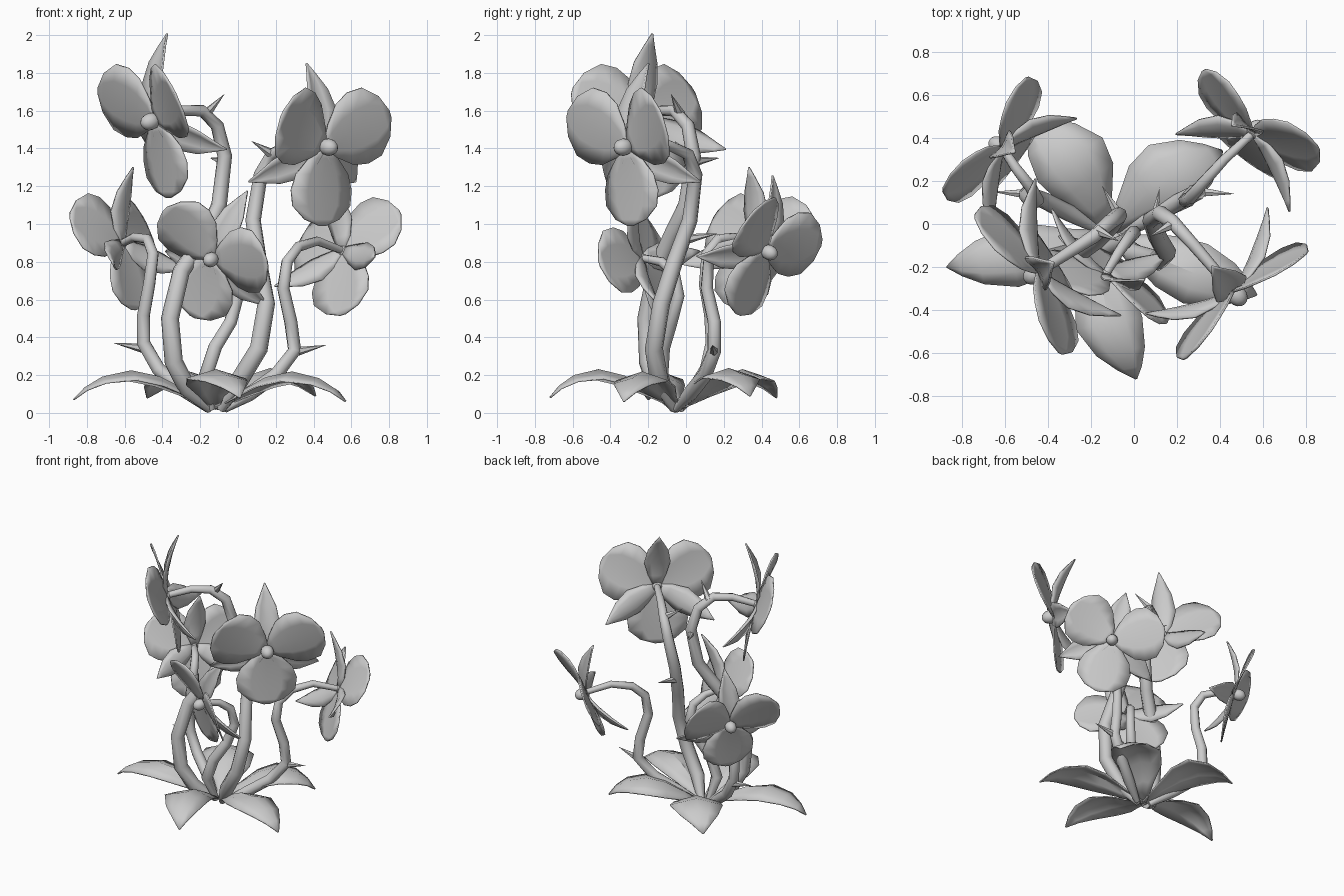
import bpy
import bmesh
import math
from mathutils import Vector

if "Cube" in bpy.data.objects:
    bpy.data.objects.remove(bpy.data.objects["Cube"])

UP = Vector((0, 0, 1))

# One plain grey for the whole plant
grey = bpy.data.materials.new("plain_grey")
grey.use_nodes = True
colour = (0.6, 0.6, 0.6, 1)
grey.diffuse_color = colour
grey.node_tree.nodes["Principled BSDF"].inputs["Base Color"].default_value = colour


def finish(obj, angle=40):
    """Give an object the material and smooth shading."""
    obj.data.materials.append(grey)
    bpy.ops.object.select_all(action='DESELECT')
    obj.select_set(True)
    bpy.context.view_layer.objects.active = obj
    bpy.ops.object.shade_smooth_by_angle(angle=math.radians(angle))


def mesh_object(name, bm):
    bmesh.ops.recalc_face_normals(bm, faces=bm.faces)
    mesh = bpy.data.meshes.new(name)
    bm.to_mesh(mesh)
    bm.free()
    obj = bpy.data.objects.new(name, mesh)
    bpy.context.collection.objects.link(obj)
    return obj


def add_blade(bm, outline, place):
    """Grid of rows along the outline (t, half width); place maps (t, side, width)."""
    columns = (-1, -0.5, 0, 0.5, 1)
    rows = [[bm.verts.new(place(t, c, c * w)) for c in columns] for t, w in outline]
    for low, high in zip(rows, rows[1:]):
        for i in range(len(columns) - 1):
            bm.faces.new((low[i], low[i + 1], high[i + 1], high[i]))


def thicken(obj, amount):
    mod = obj.modifiers.new("thickness", 'SOLIDIFY')
    mod.thickness = amount
    mod.offset = 0


PETAL = [(0, .02), (.15, .1), (.35, .18), (.55, .21), (.75, .2), (.92, .12), (1, .02)]
SEPAL = [(0, .02), (.2, .06), (.45, .09), (.7, .07), (.88, .03), (1, .002)]
LEAF = [(0, .02), (.2, .07), (.4, .14), (.6, .165), (.8, .12), (.92, .06), (1, .004)]


def make_flower(name, centre, heading, nod, roll, size):
    """Three round petals, three pointed sepals curled back, and a bead."""
    centre = Vector(centre)
    a, b = math.radians(heading), math.radians(nod)
    normal = Vector((math.cos(a) * math.cos(b), math.sin(a) * math.cos(b), -math.sin(b)))
    right = UP.cross(normal).normalized()
    up = normal.cross(right)

    def ring(part, angles, outline, length, bend, cup):
        bm = bmesh.new()
        for angle in angles:
            r = math.radians(angle + roll)
            along = right * math.cos(r) + up * math.sin(r)
            side = normal.cross(along)

            def place(t, c, w):
                depth = bend * t ** 1.5 + cup * c * c * math.sin(math.pi * t)
                return centre + size * (along * length * t + side * w + normal * depth)
            add_blade(bm, outline, place)
        obj = mesh_object(name + part, bm)
        thicken(obj, 0.01)
        finish(obj)

    ring("_upper_petals", (26, 154), PETAL, .42, .07, -.015)
    ring("_bottom_petal", (270,), PETAL, .42, .03, -.015)
    ring("_top_sepal", (90,), SEPAL, .42, -.2, .03)
    ring("_lower_sepals", (209, 331), SEPAL, .43, -.16, .03)

    bpy.ops.mesh.primitive_uv_sphere_add(segments=12, ring_count=8, radius=.046 * size,
                                         location=centre + normal * .03)
    bead = bpy.context.object
    bead.name = name + "_bead"
    bead.scale = (1, 1, 1.2)
    bead.rotation_euler = normal.to_track_quat('Z', 'Y').to_euler()
    finish(bead, 80)


def make_stem(name, points, thick, thin):
    """Tapering tube through the points."""
    curve = bpy.data.curves.new(name, 'CURVE')
    curve.dimensions = '3D'
    curve.bevel_depth = 1
    curve.bevel_resolution = 2
    curve.use_fill_caps = True
    spline = curve.splines.new('POLY')
    spline.points.add(len(points) - 1)
    last = len(points) - 1
    for i, p in enumerate(points):
        spline.points[i].co = (*p, 1)
        f = i / last
        spline.points[i].radius = thick + (thin - thick) * f * f
    spline.points[0].radius = thick * .5
    obj = bpy.data.objects.new(name, curve)
    bpy.context.collection.objects.link(obj)
    bpy.ops.object.select_all(action='DESELECT')
    obj.select_set(True)
    bpy.context.view_layer.objects.active = obj
    bpy.ops.object.convert(target='MESH')
    finish(bpy.context.object, 50)


def make_thorn(name, base, tip, radius=.028):
    base, tip = Vector(base), Vector(tip)
    bpy.ops.mesh.primitive_cone_add(vertices=6, radius1=radius, depth=(tip - base).length,
                                    location=(base + tip) / 2)
    thorn = bpy.context.object
    thorn.name = name
    thorn.rotation_euler = (tip - base).to_track_quat('Z', 'Y').to_euler()
    finish(thorn)


def make_leaf(name, tip, width, sweep):
    """Arched leaf, swept sideways, whose edges droop from a raised midrib."""
    root = Vector((-.12, -.04, .02))
    tip = Vector(tip)
    side = UP.cross(tip - root).normalized()
    bm = bmesh.new()

    def place(t, c, w):
        arch = .21 * math.sin(math.pi * t ** 1.25) ** .8 if 0 < t < 1 else 0
        wave = math.sin(math.pi * t)
        lift = arch * .82 - .05 * abs(c) * wave
        return root.lerp(tip, t) + side * (w * width + sweep * wave) + UP * lift
    add_blade(bm, LEAF, place)
    obj = mesh_object(name, bm)
    thicken(obj, 0.008)
    finish(obj, 35)


# Flowers
make_flower("tall_right_flower", (-.44, -.22, 1.55), 212, 16, 0, 1)
make_flower("tall_left_flower", (.46, -.31, 1.41), 311, 7, 0, 1)
make_flower("low_front_flower", (-.13, -.23, .82), 240, 18, -28, .86)
make_flower("back_right_flower", (-.61, .35, .9), 144, 18, 3, .87)
make_flower("back_left_flower", (.55, .42, .86), 50, 22, -15, .88)

# Stems
make_stem("tall_right_stem", [(-.15, -.05, .02), (-.27, -.15, .13), (-.34, -.2, .27),
          (-.36, -.21, .5), (-.3, -.16, .75), (-.17, -.07, .95), (-.1, .0, 1.1),
          (-.07, .04, 1.36), (-.11, .01, 1.52), (-.19, -.06, 1.6), (-.3, -.13, 1.6),
          (-.44, -.22, 1.55)], .05, .023)
make_stem("tall_left_stem", [(-.09, -.06, .02), (.0, -.14, .16), (.11, -.17, .34),
          (.15, -.13, .58), (.11, -.06, .8), (.08, .02, 1.02), (.12, .05, 1.26),
          (.18, .01, 1.37), (.28, -.1, 1.42), (.46, -.31, 1.41)], .05, .023)
make_stem("low_front_stem", [(-.14, -.06, .02), (-.17, -.13, .2), (-.12, -.12, .35),
          (-.04, -.08, .48), (.0, -.04, .62), (-.02, -.06, .74), (-.07, -.13, .8),
          (-.13, -.23, .82)], .04, .02)
make_stem("back_right_stem", [(-.16, -.03, .02), (-.3, .05, .13), (-.42, .11, .23),
          (-.5, .14, .37), (-.5, .13, .52), (-.47, .1, .68), (-.45, .11, .84),
          (-.48, .17, .92), (-.55, .26, .93), (-.61, .35, .9)], .04, .02)
make_stem("back_left_stem", [(-.07, -.05, .02), (.06, .02, .1), (.2, .1, .2),
          (.3, .15, .33), (.28, .15, .48), (.24, .11, .66), (.26, .12, .8),
          (.32, .19, .88), (.42, .3, .91), (.55, .42, .86)], .04, .02)

# Thorns
make_thorn("tall_right_thorn_top", (-.17, -.03, 1.58), (-.07, -.08, 1.69))
make_thorn("tall_right_thorn_mid", (-.07, .04, 1.33), (-.15, .18, 1.35))
make_thorn("tall_left_thorn_top", (.18, .0, 1.37), (.07, -.06, 1.44))
make_thorn("tall_left_thorn_mid", (.09, .0, .92), (.12, .17, .95))
make_thorn("back_right_thorn", (-.49, .14, .34), (-.66, .15, .37))
make_thorn("back_left_thorn", (.29, .15, .32), (.47, .14, .36))

# Ground leaves
make_leaf("right_leaf", (-.87, -.2, .07), .85, .02)
make_leaf("front_leaf", (.01, -.72, .08), .95, -.08)
make_leaf("left_leaf", (.57, -.33, .06), .9, -.02)
make_leaf("back_left_leaf", (.41, .34, .09), 1.05, .05)
make_leaf("back_right_leaf", (-.48, .48, .08), 1.1, -.05)
